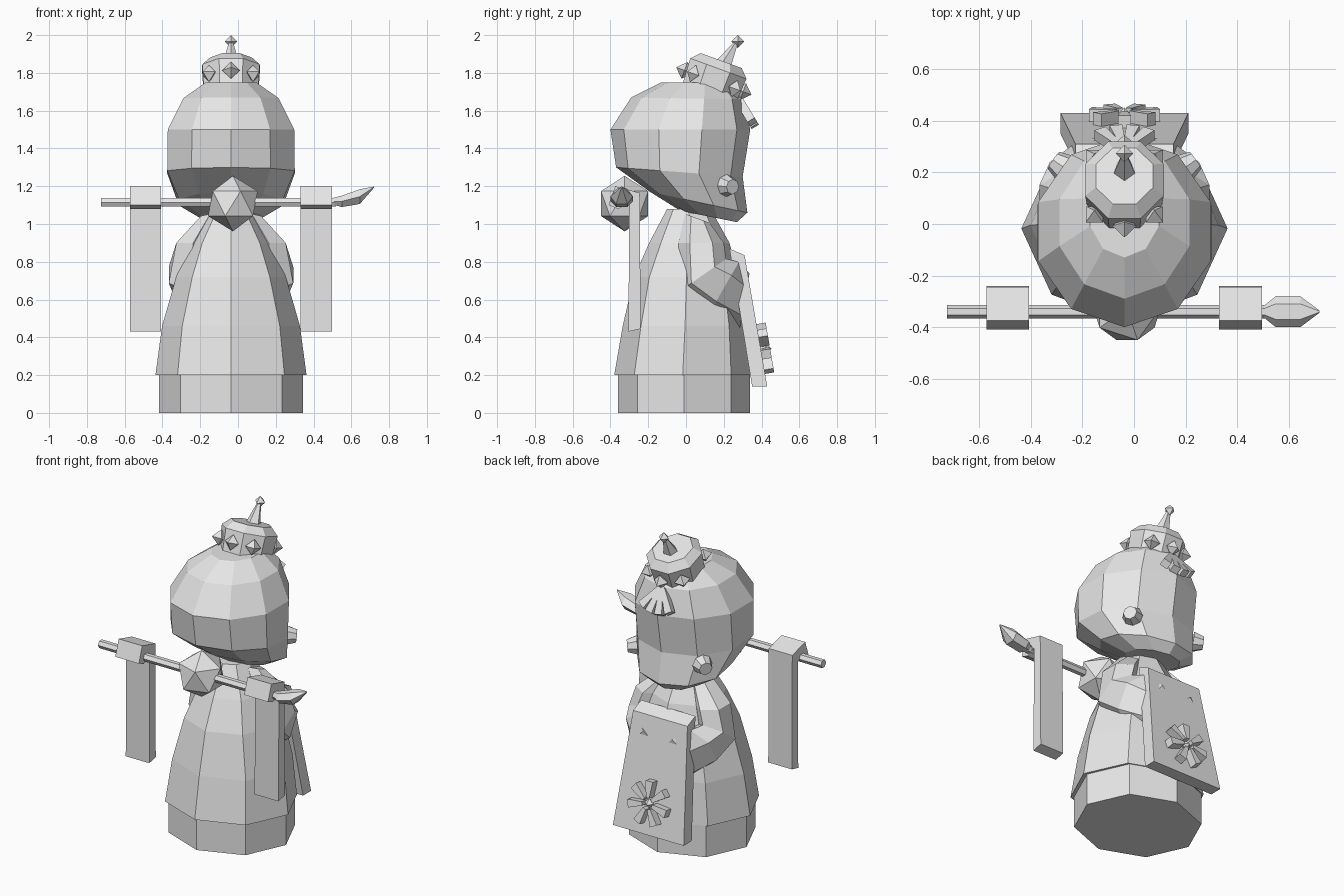
import bpy, bmesh, math
from mathutils import Vector, Matrix

old = bpy.data.objects.get("Cube")
if old:
    bpy.data.objects.remove(old, do_unlink=True)

CX = -0.037  # centre line of the figure

stone = bpy.data.materials.new("plain grey")
stone.use_nodes = True
stone.diffuse_color = (0.8, 0.8, 0.8, 1)
stone.node_tree.nodes["Principled BSDF"].inputs["Base Color"].default_value = (0.8, 0.8, 0.8, 1)


def finish(name, bm):
    bmesh.ops.recalc_face_normals(bm, faces=bm.faces)
    mesh = bpy.data.meshes.new(name)
    bm.to_mesh(mesh)
    bm.free()
    mesh.materials.append(stone)
    obj = bpy.data.objects.new(name, mesh)
    bpy.context.collection.objects.link(obj)
    return obj


def loft(name, rings):
    """Skin a list of equally sized point rings and cap both ends."""
    bm = bmesh.new()
    loops = [[bm.verts.new(p) for p in ring] for ring in rings]
    n = len(loops[0])
    for a, b in zip(loops, loops[1:]):
        for i in range(n):
            j = (i + 1) % n
            bm.faces.new((a[i], a[j], b[j], b[i]))
    bm.faces.new(loops[0])
    bm.faces.new(loops[-1])
    return finish(name, bm)


def ring(n, rx, back, front, start=-90):
    """Level or tilted ellipse between a back and a front (y, z) point."""
    pts = []
    for i in range(n):
        a = math.radians(start) + math.tau * i / n
        t = (math.sin(a) + 1) / 2
        pts.append((CX + rx * math.cos(a), back[0] + (front[0] - back[0]) * t,
                    back[1] + (front[1] - back[1]) * t))
    return pts


def extrude_x(name, profile, x0, x1):
    return loft(name, [[(x, y, z) for y, z in profile] for x in (x0, x1)])


def gem(name, centre, r, matrix=None):
    """Small octahedral stud."""
    bm = bmesh.new()
    dirs = [Vector(d) * r for d in ((1, 0, 0), (0, 1, 0), (-1, 0, 0), (0, -1, 0))]
    side = [bm.verts.new(d) for d in dirs]
    for z in (r, -r):
        tip = bm.verts.new((0, 0, z))
        for i in range(4):
            bm.faces.new((side[i], side[(i + 1) % 4], tip))
    bm.transform(Matrix.Translation(centre) @ (matrix or Matrix()))
    return finish(name, bm)


def petals(name, matrix, angles, inner, outer, w, depth):
    """Flaring bars that radiate in the local xy plane."""
    for k, deg in enumerate(angles):
        bm = bmesh.new()
        bmesh.ops.create_cube(bm, size=1)
        for v in bm.verts:
            far = v.co.x > 0
            v.co = Vector((outer if far else inner, v.co.y * (w if far else w * 0.45),
                           v.co.z * depth))
        bm.transform(matrix @ Matrix.Rotation(math.radians(deg), 4, 'Z'))
        finish(f"{name}_{k + 1}", bm)


# Base and robe
loft("base", [ring(8, 0.38, (-0.36, z), (0.34, z)) for z in (0, 0.2)])
robe = [(0.2, 0.40, -0.38, 0.345), (0.46, 0.365, -0.335, 0.325), (0.72, 0.29, -0.275, 0.28),
        (0.9, 0.215, -0.195, 0.23), (1.08, 0.10, -0.10, 0.13)]
loft("robe", [ring(8, rx, (b, z), (f, z)) for z, rx, b, f in robe])

# Head, tilted towards the chin
head = [(0.17, (-0.03, 1.07), (0.27, 1.01)), (0.29, (-0.19, 1.17), (0.325, 1.06)),
        (0.355, (-0.37, 1.3), (0.30, 1.25)), (0.352, (-0.4, 1.5), (0.34, 1.5)),
        (0.265, (-0.29, 1.67), (0.30, 1.66)), (0.14, (-0.13, 1.75), (0.22, 1.75))]
loft("head", [ring(10, rx, b, f) for rx, b, f in head])

# Ears and sleeves, one per side
for side, word in ((1, "left"), (-1, "right")):
    bm = bmesh.new()
    bmesh.ops.create_cone(bm, cap_ends=True, segments=8, radius1=0.06, radius2=0.04, depth=0.06)
    out = Vector((side * 0.8, 0.55, -0.1))
    bm.transform(Matrix.Translation((CX + side * 0.25, 0.23, 1.2))
                 @ out.to_track_quat('Z', 'Y').to_matrix().to_4x4())
    finish(f"{word}_ear", bm)

    # centre offset x, y, z, half thickness x, half width in yz, section direction in yz
    arm = [(0.11, 0.06, 1.03, 0.05, 0.07, -20), (0.2, 0.08, 0.9, 0.09, 0.12, 0),
           (0.23, 0.09, 0.73, 0.1, 0.15, 35), (0.19, 0.2, 0.66, 0.1, 0.16, 60),
           (0.1, 0.31, 0.59, 0.08, 0.15, 80)]
    rings = []
    for ox, y, z, hx, hw, deg in arm:
        c, s = math.cos(math.radians(deg)), math.sin(math.radians(deg))
        pts = []
        for i in range(6):
            a = math.tau * i / 6
            u = hw * math.cos(a)
            pts.append((CX + side * (ox + hx * 1.15 * math.sin(a)), y + u * c, z + u * s))
        rings.append(pts)
    loft(f"{word}_sleeve", rings)

# Tapered tablet held against the chest
loft("tablet", [[(CX - w, y0, z0), (CX + w, y0, z0), (CX + w, y1, z1), (CX - w, y1, z1)]
                for w, y0, z0, y1, z1 in ((0.248, 0.35, 0.14, 0.43, 0.14),
                                          (0.19, 0.23, 0.87, 0.31, 0.835))])
face_out = Vector((0, 0.985, 0.17)).normalized()
plane = Matrix.Translation((CX, 0.415, 0.34)) @ face_out.to_track_quat('Z', 'Y').to_matrix().to_4x4()
petals("tablet_petal", plane, [90 + i * 360 / 7 for i in range(7)], 0.035, 0.135, 0.05, 0.06)
gem("tablet_flower_centre", (CX, 0.42, 0.34), 0.032)

# Crown leaning forwards, with studs
lean = Matrix.Translation((CX, 0.13, 1.71)) @ Matrix.Rotation(math.radians(-20), 4, 'X')


def crown_ring(r, z):
    angles = [math.radians(22.5 + 45 * i) for i in range(8)]
    return [lean @ Vector((r * math.cos(a), r * 1.04 * math.sin(a), z)) for a in angles]


loft("crown", [crown_ring(0.155, -0.03), crown_ring(0.165, 0.12), crown_ring(0.12, 0.165)])
for k, deg in enumerate((-90, -45, 45, 90, 135, 225)):
    a = math.radians(deg)
    spot = lean @ Vector((0.165 * math.cos(a), 0.165 * math.sin(a), 0.05))
    gem(f"crown_stud_{k + 1}", spot, 0.047, Matrix.Rotation(math.radians(-20), 4, 'X')
        @ Matrix.Rotation(a, 4, 'Z'))

# Finial on the crown
axis = Vector((0, 0.48, 0.88)).normalized()
bm = bmesh.new()
bmesh.ops.create_cone(bm, cap_ends=True, segments=5, radius1=0.055, radius2=0.013, depth=0.16)
bm.transform(Matrix.Translation((CX, 0.225, 1.885)) @ axis.to_track_quat('Z', 'Y').to_matrix().to_4x4())
finish("finial_stem", bm)
gem("finial_tip", (CX, 0.274, 1.966), 0.034)

# Fan ornament hanging over the brow
down = Vector((0, 0.52, -0.85)).normalized()
normal = Vector((0, 0.85, 0.52)).normalized()
across = normal.cross(down)
fan = Matrix((down, across, normal)).transposed().to_4x4()
petals("brow_fan", Matrix.Translation((CX, 0.275, 1.665)) @ fan, (-33, -11, 11, 33),
       0.02, 0.175, 0.05, 0.045)

# Hair bun with a long pin through it
bm = bmesh.new()
bmesh.ops.create_icosphere(bm, subdivisions=1, radius=0.147)
bm.transform(Matrix.Translation((CX + 0.01, -0.325, 1.108)))
finish("hair_bun", bm)


def section(x, z, ry, rz):
    return [(x, -0.34 + ry * math.cos(math.tau * i / 6), z + rz * math.sin(math.tau * i / 6))
            for i in range(6)]


loft("hair_pin", [section(x, 1.115, 0.026, 0.026) for x in (-0.725, 0.52)])
loft("pin_tip", [section(0.5, 1.12, 0.02, 0.02), section(0.55, 1.12, 0.06, 0.035),
                 section(0.645, 1.145, 0.06, 0.045), section(0.72, 1.195, 0.004, 0.004)])

# Ribbons folded over the pin
ribbon = [(-0.41, 1.1), (-0.375, 1.2), (-0.245, 1.165), (-0.24, 0.445), (-0.305, 0.43),
          (-0.3, 1.11), (-0.36, 1.08)]
for name, x0, x1 in (("right_ribbon", -0.573, -0.408), ("left_ribbon", 0.33, 0.497)):
    extrude_x(name, ribbon, x0, x1)
